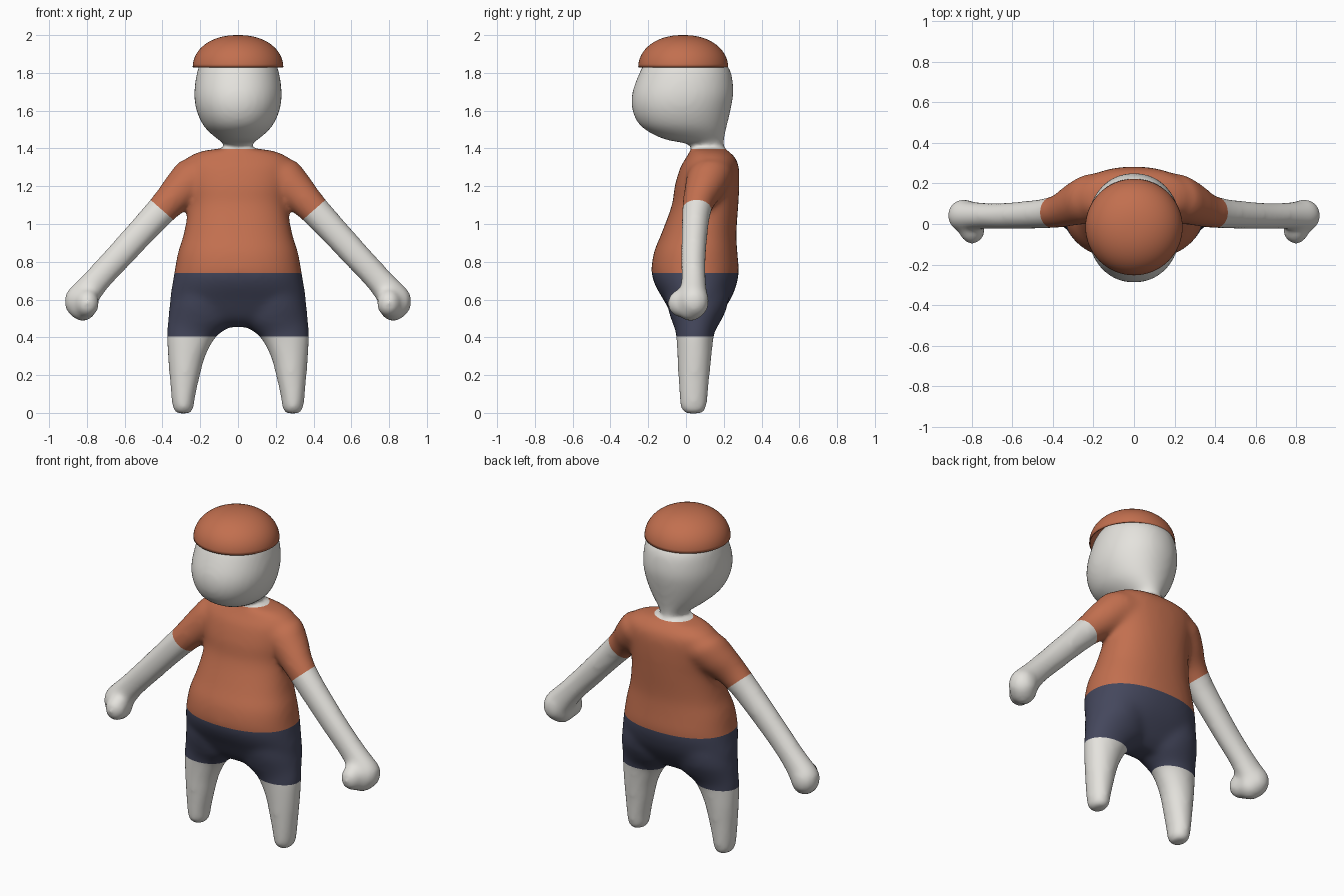
import bpy
import bmesh
import math
from mathutils import Vector, Matrix

if "Cube" in bpy.data.objects:
    bpy.data.objects.remove(bpy.data.objects["Cube"], do_unlink=True)


def make_material(name, color):
    mat = bpy.data.materials.new(name)
    mat.use_nodes = True
    mat.diffuse_color = (*color, 1)
    mat.node_tree.nodes["Principled BSDF"].inputs["Base Color"].default_value = (*color, 1)
    return mat


skin = make_material("pale grey skin", (0.78, 0.765, 0.725))
cloth = make_material("terracotta cloth", (0.54, 0.16, 0.078))
shorts = make_material("dark navy shorts", (0.058, 0.063, 0.108))


def smooth_rings(rings, steps=4):
    """Catmull-Rom interpolation between cross-sections."""
    out = []
    for i in range(len(rings) - 1):
        a, b, c, d = (rings[max(0, min(len(rings) - 1, i + k))] for k in (-1, 0, 1, 2))
        for s in range(steps):
            t = s / steps
            out.append([0.5 * (2 * q + (r - p) * t + (2 * p - 5 * q + 4 * r - w) * t * t
                               + (3 * q - p - 3 * r + w) * t ** 3)
                        for p, q, r, w in zip(a, b, c, d)])
    return out + [rings[-1]]


def loft(bm, rings, across=(1, 0, 0), side=1, power=2.0, sides=40):
    """Closed tube through rings of (x, y, z, half width, half depth)."""
    across = Vector(across).normalized()
    loops = []
    for x, y, z, wide, deep in smooth_rings(rings):
        loop = []
        for i in range(sides):
            a = 2 * math.pi * i / sides
            c, s = math.cos(a), math.sin(a)
            u = math.copysign(abs(c) ** (2 / power), c) * wide
            v = math.copysign(abs(s) ** (2 / power), s) * deep
            p = Vector((x, y + v, z)) + across * u
            loop.append(bm.verts.new((p.x * side, p.y, p.z)))
        loops.append(loop)
    for lo, hi in zip(loops, loops[1:]):
        for i in range(sides):
            j = (i + 1) % sides
            bm.faces.new((lo[i], lo[j], hi[j], hi[i]))
    bm.faces.new(loops[0])
    bm.faces.new(loops[-1])


def ball(bm, center, radii, side):
    place = Matrix.Translation((center[0] * side, center[1], center[2]))
    bmesh.ops.create_uvsphere(bm, u_segments=32, v_segments=20, radius=1,
                              matrix=place @ Matrix.Diagonal((*radii, 1)))


def upright(sections):
    """Turn (z, half width, front y, back y) into centred rings."""
    return [(0, (f + b) / 2, z, w, (b - f) / 2) for z, w, f, b in sections]


torso = upright([
    (0.455, 0.2, 0.0, 0.11), (0.5, 0.35, -0.06, 0.165), (0.6, 0.36, -0.12, 0.235),
    (0.68, 0.348, -0.165, 0.268), (0.75, 0.336, -0.183, 0.28), (0.85, 0.318, -0.17, 0.272),
    (0.95, 0.287, -0.13, 0.267), (1.1, 0.262, -0.075, 0.277), (1.2, 0.272, -0.06, 0.282),
    (1.3, 0.285, -0.03, 0.28), (1.35, 0.268, 0, 0.262), (1.385, 0.195, 0.02, 0.225),
    (1.4, 0.09, 0.03, 0.2)])

head = upright([
    (1.35, 0.075, 0.04, 0.19), (1.41, 0.07, 0.035, 0.197), (1.43, 0.082, -0.02, 0.2),
    (1.45, 0.11, -0.12, 0.203), (1.5, 0.167, -0.218, 0.212), (1.55, 0.2, -0.264, 0.224),
    (1.62, 0.225, -0.288, 0.24), (1.7, 0.232, -0.284, 0.252), (1.8, 0.218, -0.247, 0.24),
    (1.85, 0.2, -0.22, 0.21), (1.9, 0.16, -0.18, 0.15), (1.95, 0.08, -0.1, 0.07)])

leg = [
    (0.29, 0.04, -0.004, 0.035, 0.045), (0.29, 0.04, 0.02, 0.055, 0.067),
    (0.29, 0.04, 0.08, 0.063, 0.075), (0.282, 0.042, 0.2, 0.082, 0.084),
    (0.272, 0.045, 0.3, 0.1, 0.091), (0.248, 0.047, 0.4, 0.13, 0.099),
    (0.222, 0.05, 0.44, 0.155, 0.108), (0.188, 0.055, 0.49, 0.183, 0.132),
    (0.185, 0.06, 0.56, 0.178, 0.158), (0.18, 0.06, 0.64, 0.165, 0.17)]

arm = [
    (0.13, 0.135, 1.27, 0.1, 0.11), (0.21, 0.128, 1.255, 0.122, 0.122),
    (0.295, 0.1, 1.185, 0.105, 0.108), (0.403, 0.057, 1.075, 0.083, 0.078),
    (0.616, 0.04, 0.845, 0.074, 0.067), (0.745, 0.04, 0.705, 0.073, 0.066),
    (0.825, 0.04, 0.61, 0.084, 0.076)]

# Body: overlapping parts fused into one smooth skin
bm = bmesh.new()
loft(bm, torso, power=2.25)
loft(bm, head, power=2.1)
for side in (1, -1):
    loft(bm, leg, side=side)
    loft(bm, arm, across=(0.73, 0, 0.68), side=side)
    ball(bm, (0.84, 0.042, 0.59), (0.08, 0.082, 0.092), side)     # palm
    ball(bm, (0.822, 0.025, 0.56), (0.075, 0.075, 0.076), side)   # fingers
    ball(bm, (0.798, -0.03, 0.58), (0.064, 0.07, 0.075), side)    # thumb
bmesh.ops.recalc_face_normals(bm, faces=bm.faces)
mesh = bpy.data.meshes.new("body")
bm.to_mesh(mesh)
bm.free()
body = bpy.data.objects.new("body", mesh)
bpy.context.collection.objects.link(body)

fuse = body.modifiers.new("fuse", 'REMESH')
fuse.mode = 'VOXEL'
fuse.voxel_size = 0.014
soften = body.modifiers.new("soften", 'SMOOTH')
soften.factor = 0.5
soften.iterations = 20
graph = bpy.context.evaluated_depsgraph_get()
fused = bpy.data.meshes.new_from_object(body.evaluated_get(graph))
body.modifiers.clear()
body.data = fused
bpy.data.meshes.remove(mesh)
fused.name = "body"
fused.materials.clear()
for mat in (skin, cloth, shorts):
    fused.materials.append(mat)

# Clothing: cut clean hem lines, then colour the faces between them
LEG_HEM, WAIST, COLLAR = 0.405, 0.74, 1.397
CUFF = Vector((0.403, 0, 1.075))
CUFF_DIR = Vector((0.66, 0, -0.75))


def cut(bm, point, normal, faces):
    edges = {e for f in faces for e in f.edges}
    verts = {v for f in faces for v in f.verts}
    bmesh.ops.bisect_plane(bm, geom=list(verts) + list(edges) + list(faces),
                           plane_co=point, plane_no=normal, dist=1e-5)


def face_color(p):
    past_cuff = (Vector((abs(p.x), 0, p.z)) - CUFF).dot(CUFF_DIR) > 0
    bare_arm = past_cuff and abs(p.x) > (0.34 if p.z > WAIST else 0.5)
    if bare_arm or p.z > COLLAR or p.z < LEG_HEM:
        return 0
    return 1 if p.z > WAIST else 2


bm = bmesh.new()
bm.from_mesh(fused)
for height in (LEG_HEM, WAIST, COLLAR):
    cut(bm, (0, 0, height), (0, 0, 1), bm.faces[:])
for side in (1, -1):
    sleeve = [f for f in bm.faces if f.calc_center_median().x * side > 0.31]
    cut(bm, (CUFF.x * side, 0, CUFF.z), (CUFF_DIR.x * side, 0, CUFF_DIR.z), sleeve)
for f in bm.faces:
    f.material_index = face_color(f.calc_center_median())
    f.smooth = True
bm.to_mesh(fused)
bm.free()

# Cap: hollow half dome with a steep rim, resting on the head
bm = bmesh.new()
bmesh.ops.create_uvsphere(bm, u_segments=64, v_segments=32, radius=1)
bmesh.ops.delete(bm, geom=[v for v in bm.verts if v.co.z < -0.01], context='VERTS')
for v in bm.verts:
    flare = max(v.co.xy.length, 0.001) ** -0.1
    v.co.x *= flare
    v.co.y *= flare
bmesh.ops.scale(bm, vec=(0.24, 0.238, 0.17), verts=bm.verts)
bmesh.ops.translate(bm, vec=(0, -0.015, 1.83), verts=bm.verts)
cap_mesh = bpy.data.meshes.new("cap")
bm.to_mesh(cap_mesh)
bm.free()
cap_mesh.materials.append(cloth)
cap = bpy.data.objects.new("cap", cap_mesh)
bpy.context.collection.objects.link(cap)
shell = cap.modifiers.new("shell", 'SOLIDIFY')
shell.thickness = 0.006
bpy.ops.object.select_all(action='DESELECT')
cap.select_set(True)
bpy.context.view_layer.objects.active = cap
bpy.ops.object.shade_smooth_by_angle(angle=math.radians(40))
